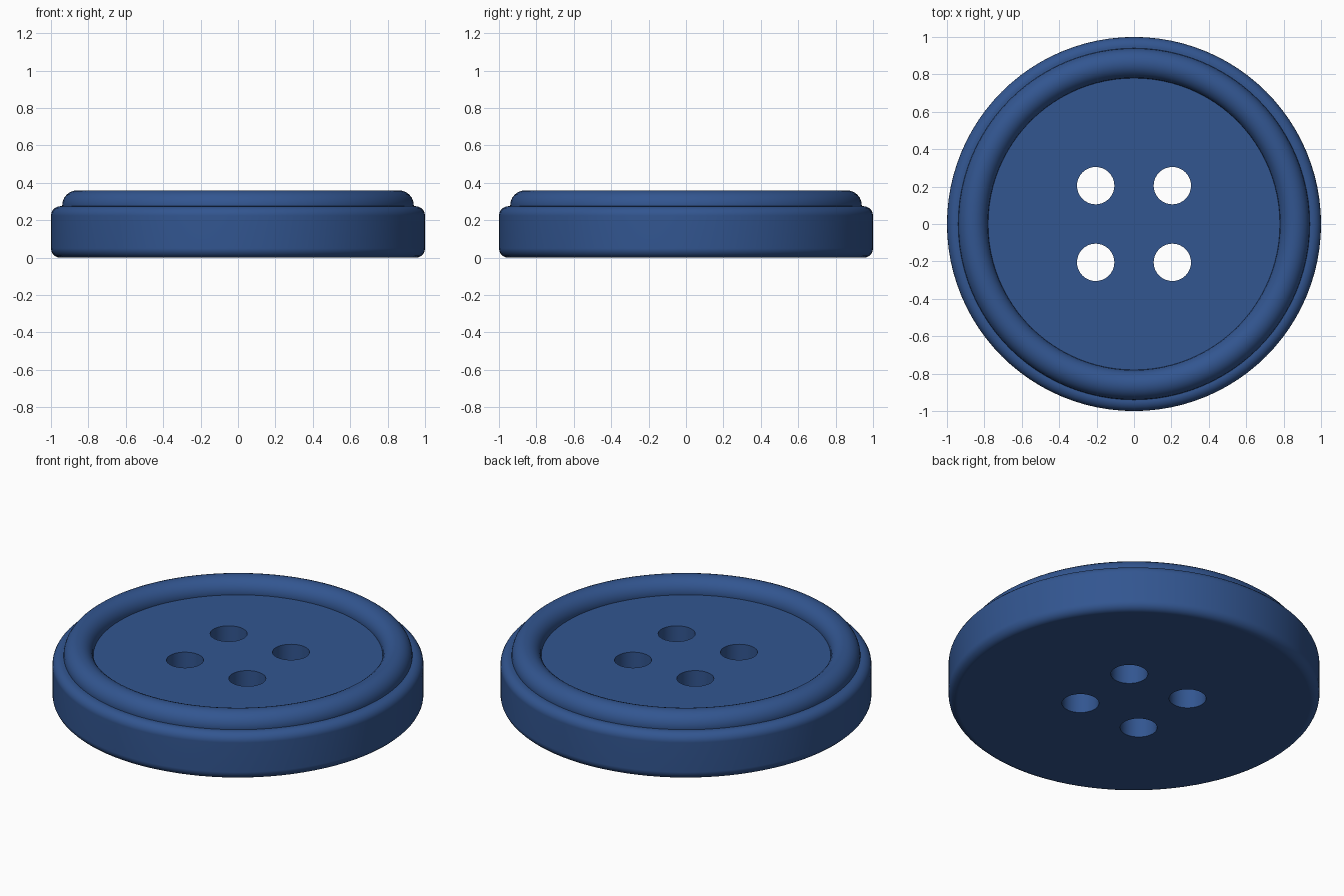
import bpy, math

if "Cube" in bpy.data.objects:
    bpy.data.objects.remove(bpy.data.objects["Cube"])

blue = bpy.data.materials.new("button blue")
blue.diffuse_color = (0.032, 0.092, 0.28, 1)
blue.use_nodes = True
blue.node_tree.nodes["Principled BSDF"].inputs["Base Color"].default_value = blue.diffuse_color

R, H = 1.0, 0.275        # disc radius and height
RING, TUBE = 0.86, 0.08  # raised rim
HOLE, OFFSET = 0.1, 0.205


def apply(obj, mod):
    bpy.context.view_layer.objects.active = obj
    bpy.ops.object.modifier_apply(modifier=mod.name)


def smooth(obj):
    bpy.ops.object.select_all(action='DESELECT')
    obj.select_set(True)
    bpy.context.view_layer.objects.active = obj
    bpy.ops.object.shade_smooth_by_angle(angle=math.radians(35))


# Disc with rounded edges
bpy.ops.mesh.primitive_cylinder_add(vertices=96, radius=R, depth=H, location=(0, 0, H / 2))
disc = bpy.context.object
disc.name = "button_disc"
disc.data.materials.append(blue)
bevel = disc.modifiers.new("round_edge", 'BEVEL')
bevel.width, bevel.segments = 0.05, 5
bevel.limit_method, bevel.angle_limit = 'ANGLE', math.radians(60)
apply(disc, bevel)

# Four thread holes
for sx in (-1, 1):
    for sy in (-1, 1):
        bpy.ops.mesh.primitive_cylinder_add(vertices=32, radius=HOLE, depth=1,
                                            location=(sx * OFFSET, sy * OFFSET, H / 2))
        cutter = bpy.context.object
        cutter.name = "hole_cutter"
        cutter.hide_render = True
        cut = disc.modifiers.new("thread_hole", 'BOOLEAN')
        cut.operation, cut.solver, cut.object = 'DIFFERENCE', 'EXACT', cutter
        apply(disc, cut)
        bpy.data.objects.remove(cutter)
smooth(disc)
weighted = disc.modifiers.new("clean_normals", 'WEIGHTED_NORMAL')
weighted.keep_sharp = True

# Raised rim
bpy.ops.mesh.primitive_torus_add(major_radius=RING, minor_radius=TUBE, major_segments=96,
                                 minor_segments=24, location=(0, 0, 0.28))
rim = bpy.context.object
rim.name = "raised_rim"
rim.data.materials.append(blue)
smooth(rim)
